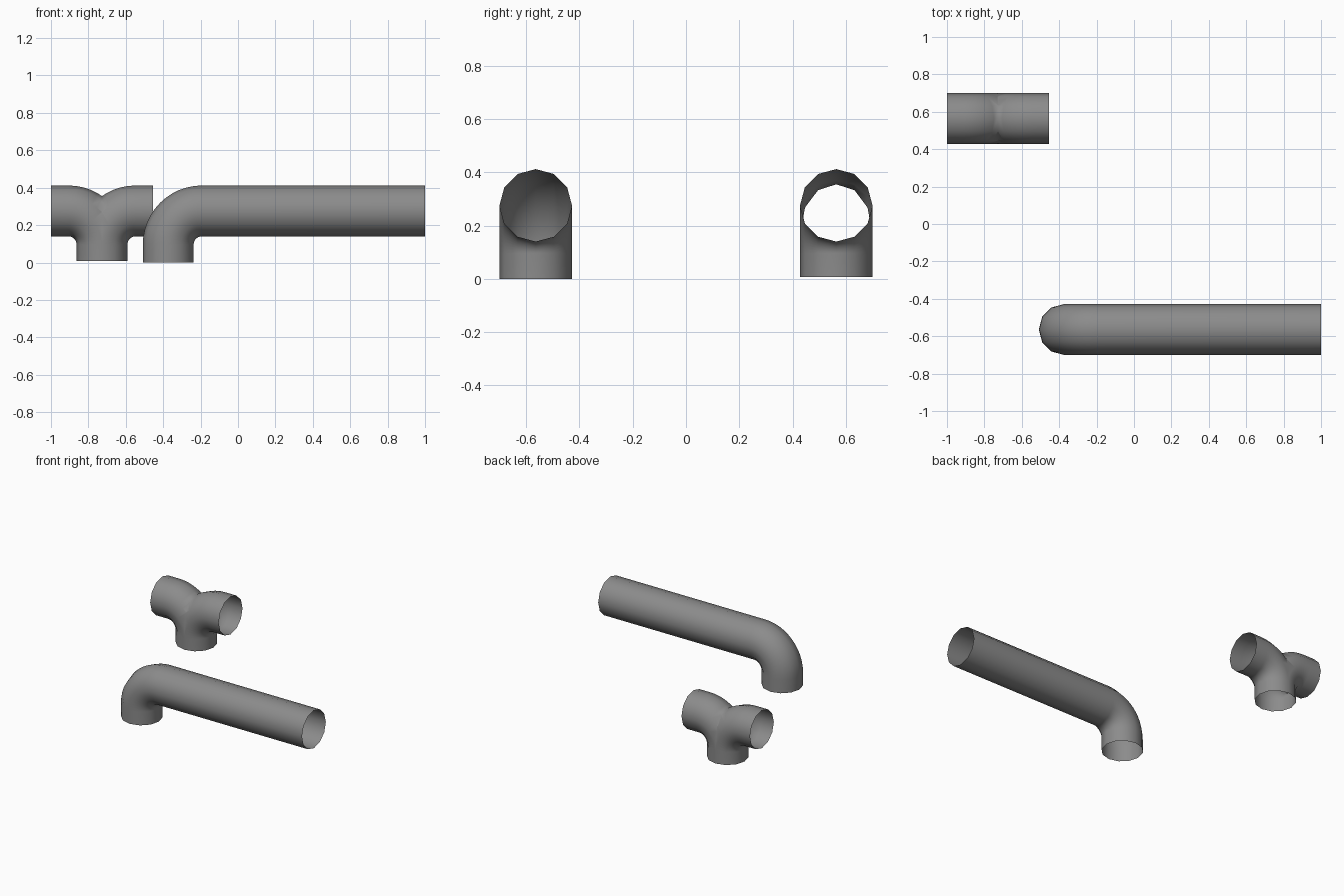
import bpy, bmesh
from math import sin, cos, pi, radians
from mathutils import Vector

if "Cube" in bpy.data.objects:
    bpy.data.objects.remove(bpy.data.objects["Cube"])

SIDES, STEPS = 12, 12
R, BEND = 0.136, 0.18      # pipe radius, centreline bend radius
AXIS_Z = 0.276             # height of the horizontal run

metal = bpy.data.materials.new("dark_grey")
metal.diffuse_color = (0.26, 0.26, 0.26, 1)
metal.use_nodes = True
metal.node_tree.nodes["Principled BSDF"].inputs["Base Color"].default_value = metal.diffuse_color


def elbow(bm, z0, x_end):
    """Open pipe rising from z0 at x=0, bending to +x and running to x_end."""
    path = [(0, z0, 0)]
    for i in range(STEPS + 1):
        a = pi / 2 * i / STEPS
        path.append((BEND - BEND * cos(a), AXIS_Z - BEND + BEND * sin(a), a))
    path.append((x_end, AXIS_Z, pi / 2))
    rings = []
    for x, z, a in path:
        out = Vector((-cos(a), 0, sin(a)))
        side = Vector((0, 1, 0))
        rings.append([bm.verts.new(Vector((x, 0, z))
                      + out * R * cos(2 * pi * k / SIDES)
                      + side * R * sin(2 * pi * k / SIDES)) for k in range(SIDES)])
    for lo, hi in zip(rings, rings[1:]):
        for k in range(SIDES):
            j = (k + 1) % SIDES
            bm.faces.new((lo[j], lo[k], hi[k], hi[j]))


def finish(bm, name, loc):
    bmesh.ops.recalc_face_normals(bm, faces=bm.faces)
    # open shells: make sure the normals face away from the bottom collar's axis
    low = min(bm.faces, key=lambda f: f.calc_center_median().z)
    c = low.calc_center_median()
    if low.normal.x * c.x + low.normal.y * c.y < 0:
        bmesh.ops.reverse_faces(bm, faces=bm.faces)
    mesh = bpy.data.meshes.new(name)
    bm.to_mesh(mesh)
    bm.free()
    mesh.materials.append(metal)
    ob = bpy.data.objects.new(name, mesh)
    bpy.context.collection.objects.link(ob)
    ob.location = loc
    bpy.ops.object.select_all(action='DESELECT')
    ob.select_set(True)
    bpy.context.view_layer.objects.active = ob
    bpy.ops.object.shade_smooth_by_angle(angle=radians(80))


# Long pipe with a single elbow
bm = bmesh.new()
elbow(bm, 0.0, 1.373)
finish(bm, "elbow_pipe", (-0.373, -0.564, 0))

# Two-way splitter: half an elbow cut at the middle, then mirrored
bm = bmesh.new()
elbow(bm, 0.008, 0.273)
bmesh.ops.bisect_plane(bm, geom=bm.verts[:] + bm.edges[:] + bm.faces[:], dist=1e-5,
                       plane_co=(0, 0, 0), plane_no=(1, 0, 0), clear_inner=True)
bmesh.ops.mirror(bm, geom=bm.verts[:] + bm.edges[:] + bm.faces[:],
                 axis='X', merge_dist=1e-4)
bmesh.ops.remove_doubles(bm, verts=bm.verts, dist=1e-4)
finish(bm, "tee_pipe", (-0.727, 0.564, 0))
